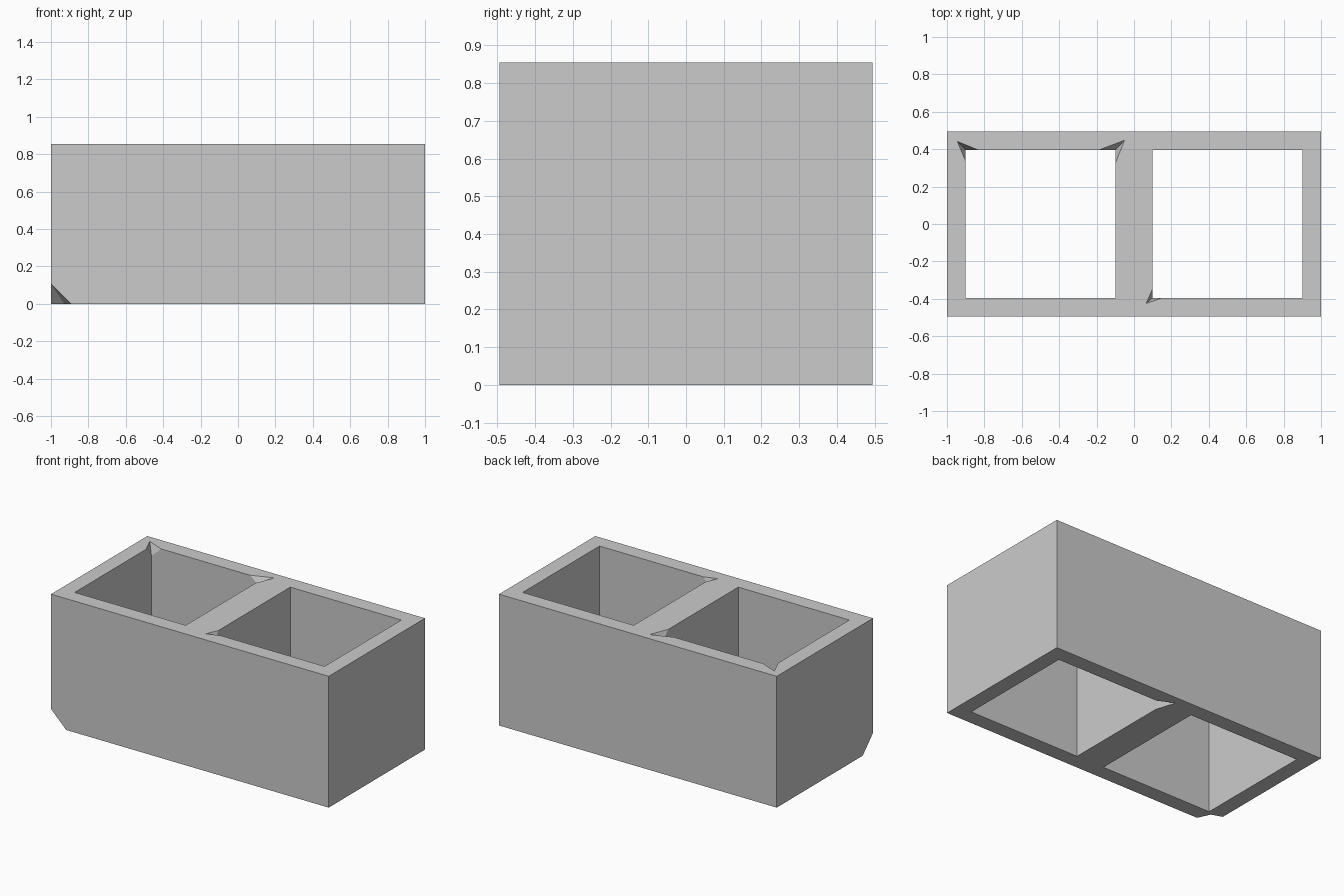
import bpy
import bmesh
from mathutils import Vector

default = bpy.data.objects.get("Cube")
if default:
    bpy.data.objects.remove(default, do_unlink=True)

X, Y, H = 1.0, 0.495, 0.855      # half width, half depth, height
WALL, WEB = 0.1, 0.1             # wall thickness, half of middle web
IX, IY = X - WALL, Y - WALL

bm = bmesh.new()
verts = {}


def vert(x, y, z):
    key = (round(x, 4), round(y, 4), round(z, 4))
    if key not in verts:
        verts[key] = bm.verts.new(key)
    return verts[key]


def face(*points):
    bm.faces.new([vert(*p) for p in points])


def rectangle(x0, x1, y):
    return [(x0, -y), (x1, -y), (x1, y), (x0, y)]


def walls(loop):
    for (ax, ay), (bx, by) in zip(loop, loop[1:] + loop[:1]):
        face((ax, ay, 0), (bx, by, 0), (bx, by, H), (ax, ay, H))


# Outer walls and the two open cells
walls(rectangle(-X, X, Y))
walls(rectangle(-IX, -WEB, IY))
walls(rectangle(WEB, IX, IY))

# Rims at top and bottom: long sides, ends and middle web
for z in (0, H):
    for s in (-1, 1):
        face((-X, s * Y, z), (X, s * Y, z), (IX, s * IY, z), (WEB, s * IY, z),
             (-WEB, s * IY, z), (-IX, s * IY, z))
        face((s * X, -Y, z), (s * X, Y, z), (s * IX, IY, z), (s * IX, -IY, z))
    face(*[(x, y, z) for x, y in rectangle(-WEB, WEB, IY)])


def chip(corner, tip, dx, dy, dz):
    """Break off a corner: cut its three edges and push the corner to the tip."""
    v = vert(*corner)
    cuts = []
    for offset in (Vector((dx, 0, 0)), Vector((0, dy, 0)), Vector((0, 0, dz))):
        for e in v.link_edges:
            along = e.other_vert(v).co - v.co
            if along.normalized().dot(offset.normalized()) > 0.999:
                cuts.append(bmesh.utils.edge_split(e, v, offset.length / along.length)[1])
                break
    a, b, d = cuts
    for side in (a, b):
        shared = set(side.link_faces) & set(d.link_faces)
        bmesh.utils.face_split(shared.pop(), side, d)
    v.co.x += tip[0]
    v.co.y += tip[1]


# Chipped corners
chip((-X, -Y, 0), (0.07, 0.08), 0.108, 0.105, 0.107)
chip((-IX, IY, H), (-0.045, 0.047), 0.07, -0.06, -0.065)
chip((-WEB, IY, H), (0.05, 0.053), -0.09, -0.07, -0.07)
chip((WEB, -IY, H), (-0.035, -0.03), 0.05, 0.05, -0.07)
chip((WEB, IY, 0), (-0.042, 0.05), 0.06, -0.08, 0.07)

bmesh.ops.recalc_face_normals(bm, faces=bm.faces[:])
mesh = bpy.data.meshes.new("hollow_block")
bm.to_mesh(mesh)
bm.free()

# Concrete colour
concrete = bpy.data.materials.new("concrete_grey")
concrete.use_nodes = True
grey = (0.6, 0.6, 0.6, 1)
concrete.diffuse_color = grey
concrete.node_tree.nodes["Principled BSDF"].inputs["Base Color"].default_value = grey
mesh.materials.append(concrete)

block = bpy.data.objects.new("hollow_block", mesh)
bpy.context.collection.objects.link(block)
